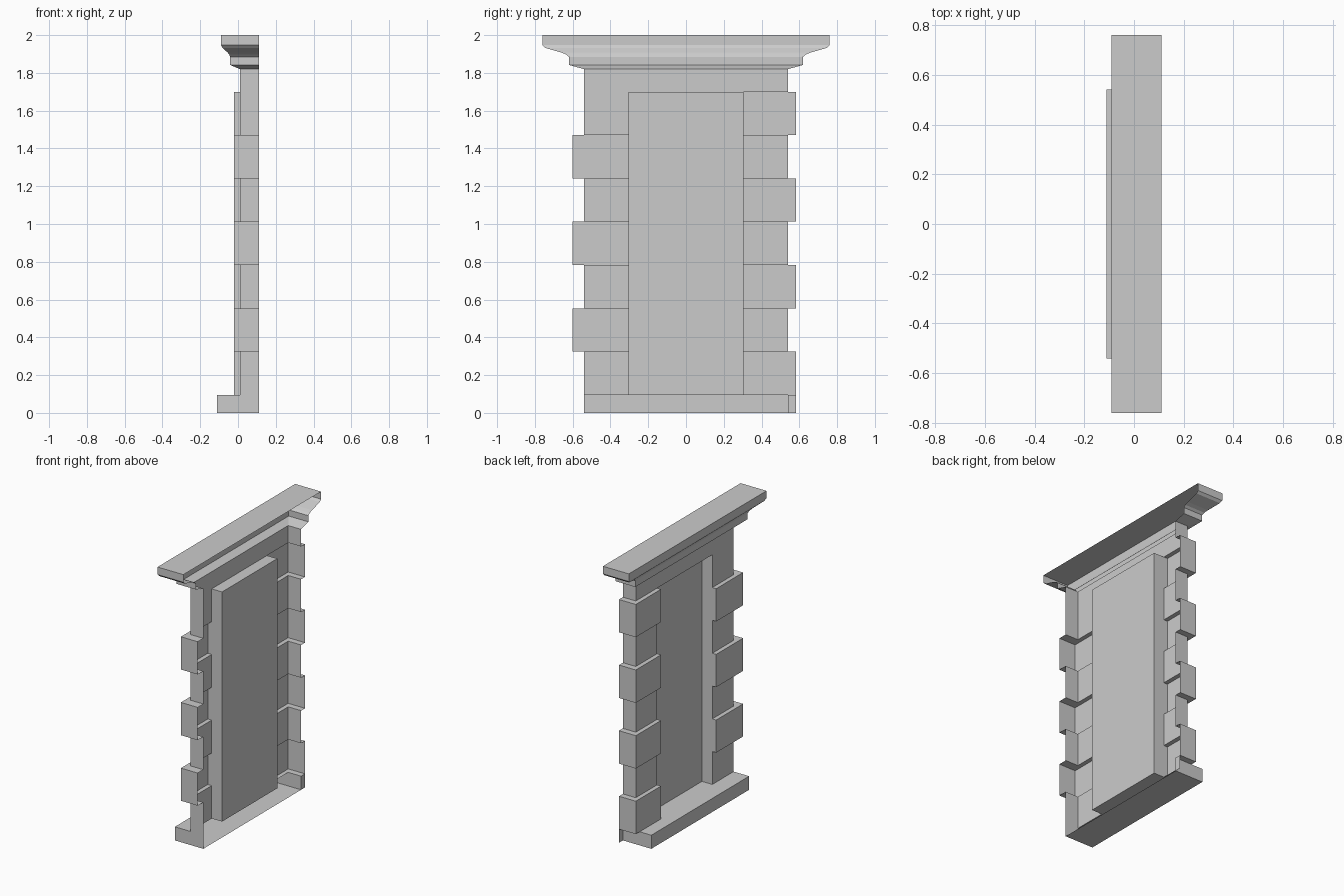
import bpy, bmesh
from mathutils import Vector

if "Cube" in bpy.data.objects:
    bpy.data.objects.remove(bpy.data.objects["Cube"])

# Main dimensions: back edge, glazing plane, wall face, raised block face
BACK, GLASS, WALL, RAISED = 0.11, 0.09, 0.01, -0.02
OPEN, EDGE = 0.305, 0.54
SILL, HEAD, NECK = 0.095, 1.70, 1.82
LEVELS = [SILL, 0.325, 0.553, 0.783, 1.012, 1.242, 1.471, HEAD]


def make(name, faces):
    """Build an object from (corner list, outward direction) faces."""
    bm = bmesh.new()
    for pts, out in faces:
        f = bm.faces.new([bm.verts.new(p) for p in pts])
        f.normal_update()
        if f.normal.dot(Vector(out)) < 0:
            f.normal_flip()
    bmesh.ops.remove_doubles(bm, verts=bm.verts, dist=0.0005)
    me = bpy.data.meshes.new(name)
    bm.to_mesh(me)
    bm.free()
    ob = bpy.data.objects.new(name, me)
    bpy.context.collection.objects.link(ob)


def px(x, y0, y1, z0, z1, d=-1):
    return [(x, y0, z0), (x, y1, z0), (x, y1, z1), (x, y0, z1)], (d, 0, 0)


def py(y, x0, x1, z0, z1, d):
    return [(x0, y, z0), (x1, y, z0), (x1, y, z1), (x0, y, z1)], (0, d, 0)


def pz(z, x0, x1, y0, y1, d):
    return [(x0, y0, z), (x1, y0, z), (x1, y1, z), (x0, y1, z)], (0, 0, d)


# Jambs: alternating flush courses and raised corner blocks, open at the back
for side, name, reach, odd in ((-1, "left", 0.602, 1), (1, "right", 0.583, 0)):
    flush, blocks = [], []
    for i, (z0, z1) in enumerate(zip(LEVELS, LEVELS[1:])):
        raised = i % 2 == odd
        x, e = (RAISED, reach) if raised else (WALL, EDGE)
        y_in, y_out = side * OPEN, side * e
        faces = blocks if raised else flush
        faces += [px(x, y_in, y_out, z0, z1),
                  py(y_out, x, BACK, z0, z1, side),
                  py(y_in, x, GLASS, z0, z1, -side)]
        if raised:
            for z, d in ((z0, -1), (z1, 1)):
                faces += [pz(z, RAISED, WALL, y_in, y_out, d),
                          pz(z, WALL, BACK, side * EDGE, y_out, d)]
    make(name + "_jamb", flush)
    make(name + "_corner_blocks", blocks)

# Recessed window panel with its head
make("window_panel", [px(GLASS, -OPEN, OPEN, SILL, HEAD),
                      pz(HEAD, WALL, GLASS, -OPEN, OPEN, -1)])

# Wall above the opening
make("lintel", [px(WALL, -EDGE, EDGE, HEAD, NECK)] +
     [py(s * EDGE, WALL, BACK, HEAD, NECK, s) for s in (-1, 1)])

# Sill base, with the small plate beside it
make("sill", [px(-BACK, -EDGE, EDGE, 0, SILL),
              pz(0, -BACK, BACK, -EDGE, EDGE, -1),
              pz(SILL, -BACK, WALL, -EDGE, EDGE, 1),
              pz(SILL, WALL, GLASS, -OPEN, OPEN, 1)] +
     [py(s * EDGE, -BACK, BACK, 0, SILL, s) for s in (-1, 1)])
make("sill_end_plate", [px(BACK, EDGE, 0.583, 0, SILL)])

# Cornice: profile of (half width, front x, z) wrapped around three sides
profile = [(0.54, 0.01, NECK), (0.62, -0.042, 1.842), (0.62, -0.042, 1.885),
           (0.635, -0.047, 1.898), (0.66, -0.055, 1.908), (0.745, -0.082, 1.932),
           (0.76, -0.09, 1.947), (0.76, -0.09, 2.0)]
cornice = []
for (w0, x0, z0), (w1, x1, z1) in zip(profile, profile[1:]):
    cornice.append(([(x0, -w0, z0), (x0, w0, z0), (x1, w1, z1), (x1, -w1, z1)],
                    (-1, 0, -0.01)))
    for s in (-1, 1):
        cornice.append(([(x0, s * w0, z0), (BACK, s * w0, z0),
                         (BACK, s * w1, z1), (x1, s * w1, z1)], (0, s, -0.01)))
cornice.append(pz(2.0, -0.09, BACK, -0.76, 0.76, 1))
make("cornice", cornice)
